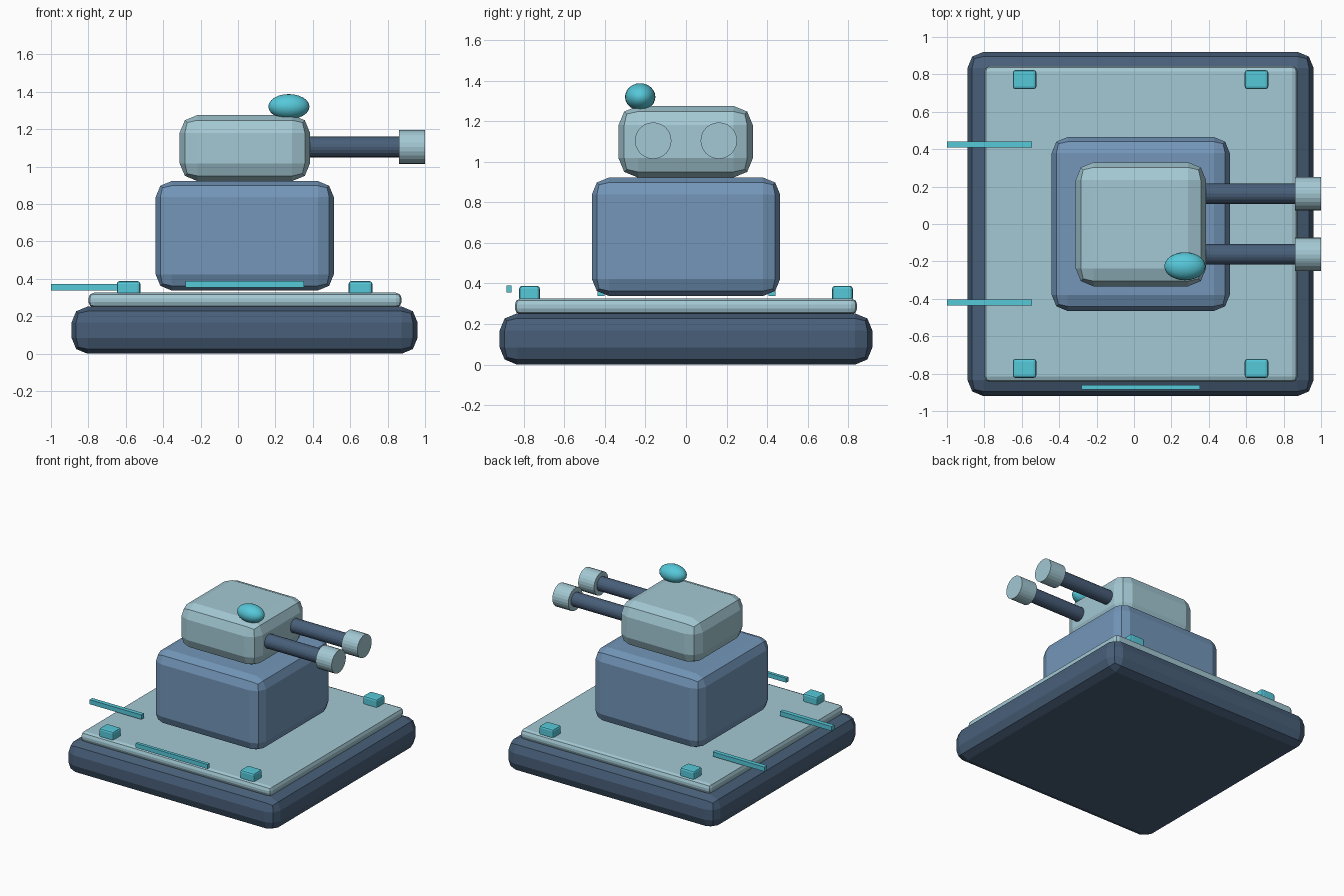
import bpy
import math

if "Cube" in bpy.data.objects:
    bpy.data.objects.remove(bpy.data.objects["Cube"])


def material(name, rgb):
    m = bpy.data.materials.new(name)
    lin = [((c / 255 + 0.055) / 1.055) ** 2.4 for c in rgb]
    m.diffuse_color = (*lin, 1)
    m.use_nodes = True
    m.node_tree.nodes["Principled BSDF"].inputs["Base Color"].default_value = m.diffuse_color
    return m


NAVY = material("dark navy", (72, 95, 121))
BLUE = material("steel blue", (115, 150, 185))
PALE = material("pale blue grey", (163, 200, 211))
TEAL = material("bright teal", (86, 200, 217))


def finish(name, mat):
    ob = bpy.context.object
    ob.name = name
    ob.data.materials.append(mat)
    return ob


def box(name, x, y, z, mat, bevel=0.0):
    """Box from (min, max) ranges with optional two-step rounded edges."""
    loc = [(a + b) / 2 for a, b in (x, y, z)]
    bpy.ops.mesh.primitive_cube_add(size=1, location=loc)
    ob = finish(name, mat)
    ob.scale = [b - a for a, b in (x, y, z)]
    bpy.ops.object.transform_apply(location=False, rotation=False, scale=True)
    if bevel:
        mod = ob.modifiers.new("rounded edges", 'BEVEL')
        mod.width = bevel
        mod.segments = 2
    return ob


def tube(name, x0, x1, y, z, radius, mat, sides):
    """Solid cylinder lying along x."""
    bpy.ops.mesh.primitive_cylinder_add(
        vertices=sides, radius=radius, depth=x1 - x0,
        location=((x0 + x1) / 2, y, z), rotation=(0, math.pi / 2, 0))
    return finish(name, mat)


# Stacked hull
box("base", (-0.89, 0.96), (-0.92, 0.92), (0.0, 0.252), NAVY, 0.085)
box("deck", (-0.80, 0.875), (-0.845, 0.845), (0.247, 0.326), PALE, 0.03)
box("tower", (-0.44, 0.512), (-0.465, 0.465), (0.338, 0.923), BLUE, 0.085)
box("turret", (-0.312, 0.385), (-0.333, 0.33), (0.923, 1.276), PALE, 0.095)

# Twin barrels with muzzles
for side, y in (("left", 0.162), ("right", -0.162)):
    tube(side + "_barrel", 0.30, 0.87, y, 1.105, 0.055, NAVY, 20)
    tube(side + "_muzzle", 0.86, 1.0, y, 1.105, 0.09, PALE, 24)

# Rounded sensor on the turret roof
bpy.ops.mesh.primitive_uv_sphere_add(segments=24, ring_count=12, radius=1,
                                     location=(0.272, -0.226, 1.321))
sensor = finish("sensor_dome", TEAL)
sensor.scale = (0.11, 0.075, 0.067)
bpy.ops.object.shade_smooth()

# Corner lamps on the deck
for xn, x in (("rear", -0.585), ("front", 0.655)):
    for yn, y in (("left", 0.772), ("right", -0.772)):
        box(f"{xn}_{yn}_lamp", (x - 0.063, x + 0.063), (y - 0.051, y + 0.051),
            (0.313, 0.388), TEAL, 0.014)

# Rear rods and the side light strip
for side, y in (("left", 0.425), ("right", -0.42)):
    box(side + "_rear_rod", (-1.0, -0.545), (y - 0.017, y + 0.017),
        (0.337, 0.373), TEAL)
box("side_strip", (-0.28, 0.353), (-0.886, -0.86), (0.355, 0.39), TEAL)
